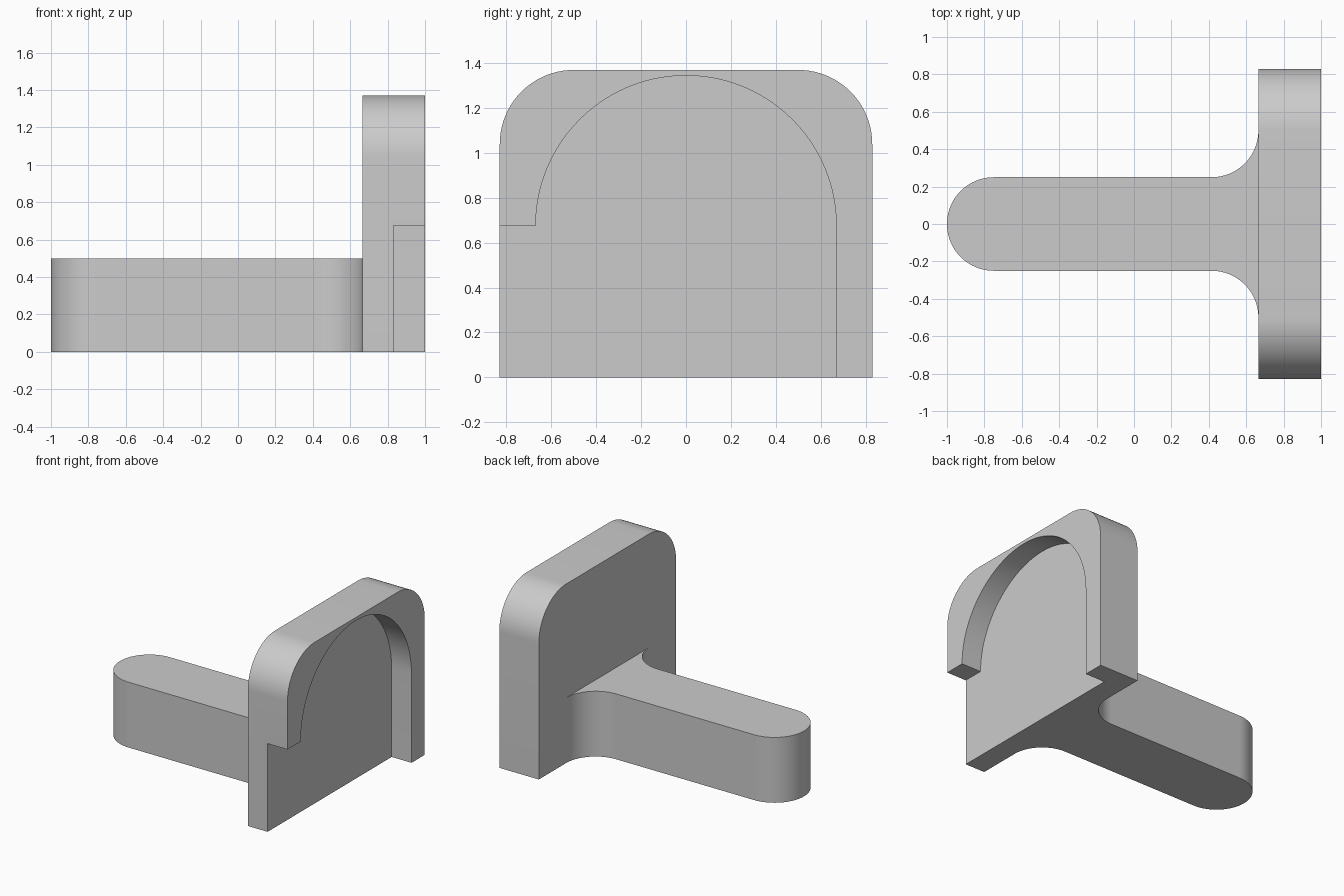
import bpy, bmesh, math
from mathutils import Vector

if "Cube" in bpy.data.objects:
    bpy.data.objects.remove(bpy.data.objects["Cube"])

grey = bpy.data.materials.new("plain grey")
grey.diffuse_color = (0.6, 0.6, 0.6, 1)
grey.use_nodes = True
grey.node_tree.nodes["Principled BSDF"].inputs["Base Color"].default_value = grey.diffuse_color


def arc(cx, cy, r, start, end, n=20):
    """Points along an arc, angles in degrees."""
    angles = [math.radians(start + (end - start) * i / n) for i in range(n + 1)]
    return [(cx + r * math.cos(a), cy + r * math.sin(a)) for a in angles]


def extrude(name, points, place, direction):
    """Solid made by sweeping a flat profile along a direction."""
    bm = bmesh.new()
    face = bm.faces.new([bm.verts.new(place(u, v)) for u, v in points])
    swept = bmesh.ops.extrude_face_region(bm, geom=[face])["geom"]
    bmesh.ops.translate(bm, vec=Vector(direction),
                        verts=[g for g in swept if isinstance(g, bmesh.types.BMVert)])
    bmesh.ops.recalc_face_normals(bm, faces=bm.faces[:])
    mesh = bpy.data.meshes.new(name)
    bm.to_mesh(mesh)
    bm.free()
    mesh.materials.append(grey)
    obj = bpy.data.objects.new(name, mesh)
    bpy.context.collection.objects.link(obj)
    return obj


def combine(target, tool, operation):
    """Apply a boolean and discard the tool."""
    mod = target.modifiers.new(operation.lower(), "BOOLEAN")
    mod.operation, mod.object, mod.solver = operation, tool, "EXACT"
    bpy.context.view_layer.objects.active = target
    bpy.ops.object.modifier_apply(modifier=mod.name)
    bpy.data.objects.remove(tool)


# Upright plate with rounded top corners
outline = ([(-0.83, 0), (0.83, 0)] + arc(0.5, 1.04, 0.33, 0, 90)
           + arc(-0.5, 1.04, 0.33, 90, 180))
bracket = extrude("bracket", outline, lambda y, z: (0.665, y, z), (0.335, 0, 0))

# Arched recess, open at the bottom and on the lower front side
recess = ([(-1, -0.2), (0.67, -0.2)] + arc(0, 0.675, 0.67, 0, 180, 48)
          + [(-1, 0.675)])
cutter = extrude("recess_cutter", recess, lambda y, z: (0.832, y, z), (0.4, 0, 0))
cutter.hide_render = True
combine(bracket, cutter, "DIFFERENCE")

# Round-ended arm that flares into the plate
side = arc(0.415, 0.5, 0.25, 0, -90)            # flare, back side
arm_outline = ([(0.75, 0.5)] + side + arc(-0.75, 0, 0.25, 90, 270, 40)
               + [(x, -y) for x, y in reversed(side)] + [(0.75, -0.5)])
arm = extrude("arm", arm_outline, lambda x, y: (x, y, 0), (0, 0, 0.5))
combine(bracket, arm, "UNION")

# Smooth the curved walls, keep the edges sharp
bpy.ops.object.select_all(action="DESELECT")
bracket.select_set(True)
bpy.context.view_layer.objects.active = bracket
bpy.ops.object.shade_smooth_by_angle(angle=math.radians(30))
